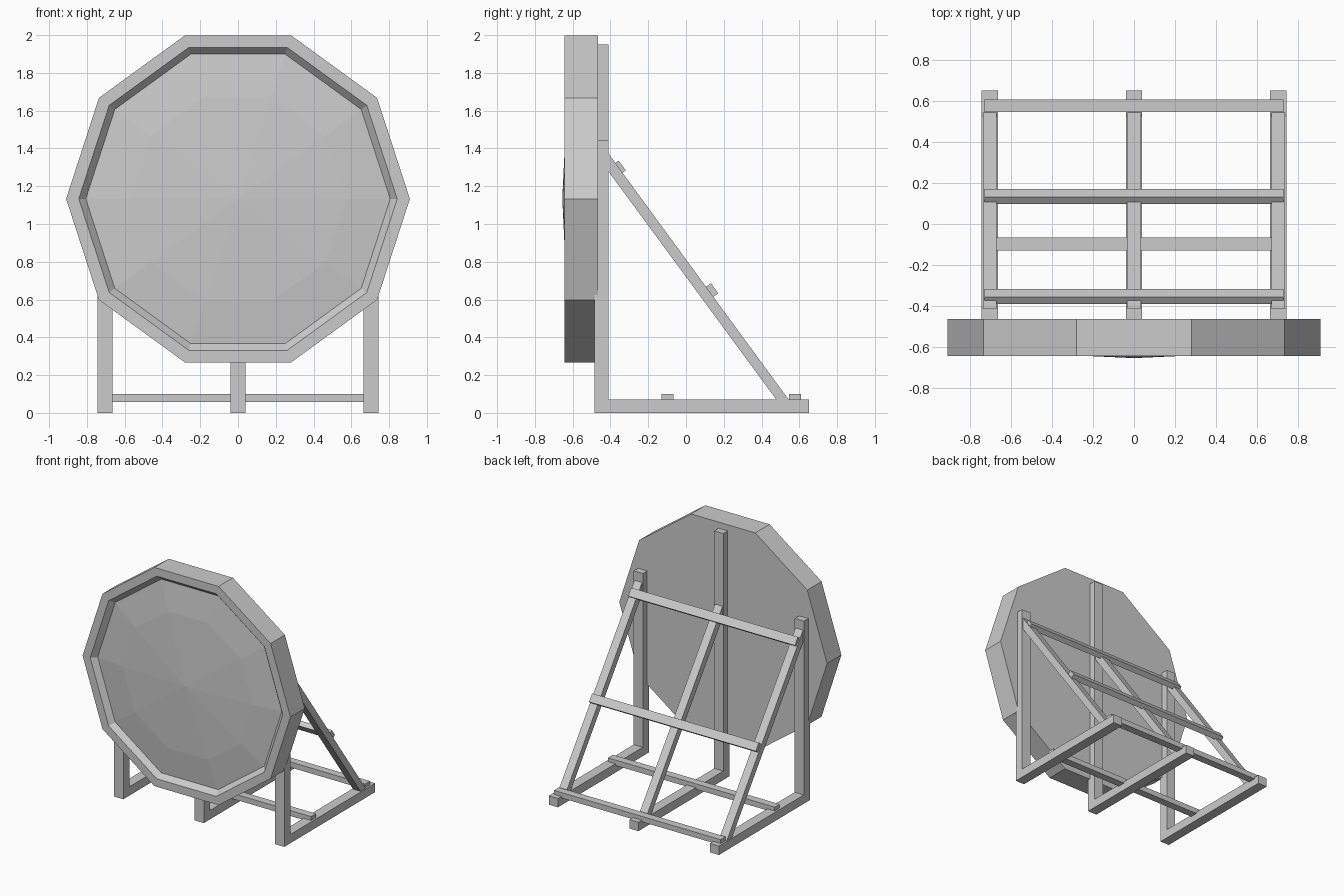
import bpy
import bmesh
from math import cos, sin, tau
from mathutils import Vector

cube = bpy.data.objects.get("Cube")
if cube:
    bpy.data.objects.remove(cube)

grey = bpy.data.materials.new("plain_grey")
grey.use_nodes = True
colour = (0.6, 0.6, 0.6, 1)
grey.diffuse_color = colour
grey.node_tree.nodes["Principled BSDF"].inputs["Base Color"].default_value = colour


def finish(name, bm):
    bmesh.ops.recalc_face_normals(bm, faces=bm.faces)
    mesh = bpy.data.meshes.new(name)
    bm.to_mesh(mesh)
    bm.free()
    mesh.materials.append(grey)
    obj = bpy.data.objects.new(name, mesh)
    bpy.context.collection.objects.link(obj)
    return obj


def beam(name, profile, x, width):
    """Extrude a (y, z) profile along x, centred on x."""
    bm = bmesh.new()
    face = bm.faces.new([bm.verts.new((x - width / 2, y, z)) for y, z in profile])
    ext = bmesh.ops.extrude_face_region(bm, geom=[face])
    verts = [v for v in ext["geom"] if isinstance(v, bmesh.types.BMVert)]
    bmesh.ops.translate(bm, verts=verts, vec=(width, 0, 0))
    return finish(name, bm)


def rect(y0, y1, z0, z1):
    return [(y0, z0), (y1, z0), (y1, z1), (y0, z1)]


# Ten-sided disc: back, rim, bevelled recess and shallow domed face
SIDES, CENTRE_Z = 10, 1.133
bm = bmesh.new()
rings = []
for radius, y in [(0.91, -0.465), (0.91, -0.644), (0.843, -0.644),
                  (0.806, -0.604), (0.57, -0.629)]:
    rings.append([bm.verts.new((radius * cos(tau * i / SIDES), y,
                                CENTRE_Z + radius * sin(tau * i / SIDES)))
                  for i in range(SIDES)])
bm.faces.new(rings[0])
for a, b in zip(rings, rings[1:]):
    for i in range(SIDES):
        j = (i + 1) % SIDES
        bm.faces.new((a[i], a[j], b[j], b[i]))
tip = bm.verts.new((0, -0.655, CENTRE_Z))
for i in range(SIDES):
    bm.faces.new((rings[-1][i], rings[-1][(i + 1) % SIDES], tip))
finish("domed_disc", bm)

# Three stand frames: post, floor rail and sloping brace
BRACE = [(-0.412, 1.375), (0.545, 0.068), (0.48, 0.068), (-0.412, 1.28)]
for side, x, top in [("right", -0.705, 1.445), ("centre", 0, 1.95), ("left", 0.705, 1.445)]:
    beam(side + "_post", rect(-0.485, -0.41, 0, top), x, 0.08)
    beam(side + "_floor_rail", rect(-0.41, 0.652, 0, 0.07), x, 0.08)
    beam(side + "_brace", BRACE, x, 0.066)

# Flat crossbars lying on the floor rails
for name, y in [("front", -0.098), ("rear", 0.577)]:
    beam(name + "_floor_crossbar", rect(y - 0.031, y + 0.031, 0.057, 0.1), 0, 1.46)

# Tilted crossbars let into the braces
along = Vector((0.59, -0.807))
inward = Vector((-0.807, -0.59))
for name, corner in [("upper", (-0.357, 1.336)), ("lower", (0.132, 0.686))]:
    p = Vector(corner)
    q = p + along * 0.065
    depth = inward * 0.042
    beam(name + "_brace_crossbar", [p, q, q + depth, p + depth], 0, 1.46)
